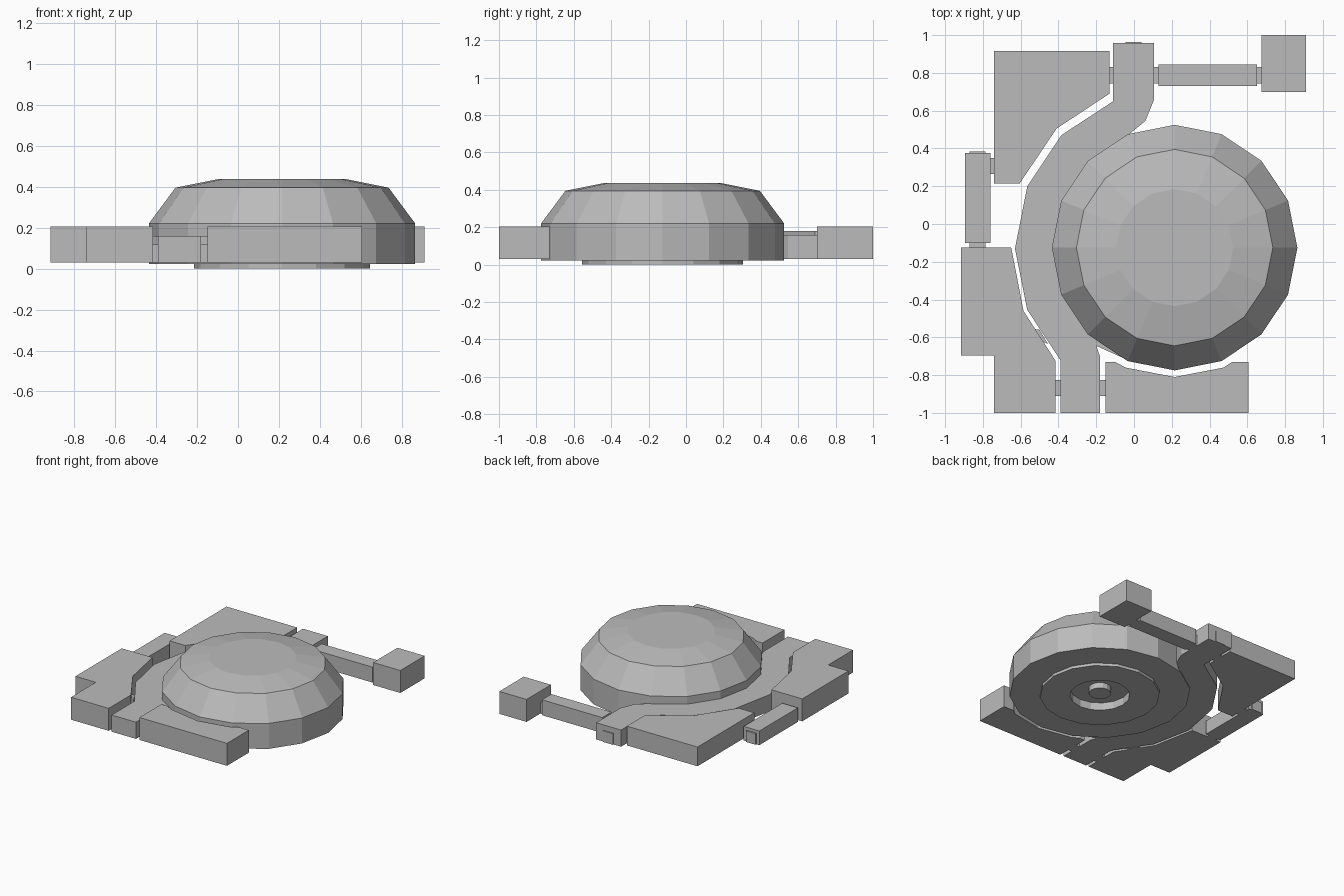
import bpy, bmesh, math

if "Cube" in bpy.data.objects:
    bpy.data.objects.remove(bpy.data.objects["Cube"])

grey = bpy.data.materials.new("plain grey")
grey.diffuse_color = (0.5, 0.5, 0.5, 1)
grey.use_nodes = True
grey.node_tree.nodes["Principled BSDF"].inputs["Base Color"].default_value = grey.diffuse_color
CX, CY = 0.215, -0.125   # dome axis


def finish(name, bm):
    bmesh.ops.recalc_face_normals(bm, faces=bm.faces)
    me = bpy.data.meshes.new(name)
    bm.to_mesh(me)
    bm.free()
    me.materials.append(grey)
    ob = bpy.data.objects.new(name, me)
    bpy.context.collection.objects.link(ob)
    return ob


def slab(name, outline, z0, z1):
    """Extrude a plan outline from z0 to z1."""
    bm = bmesh.new()
    face = bm.faces.new([bm.verts.new((x, y, z0)) for x, y in outline])
    ext = bmesh.ops.extrude_face_region(bm, geom=[face])
    for v in ext["geom"]:
        if isinstance(v, bmesh.types.BMVert):
            v.co.z = z1
    return finish(name, bm)


def box(name, x0, x1, y0, y1, z0, z1):
    return slab(name, [(x0, y0), (x1, y0), (x1, y1), (x0, y1)], z0, z1)


def lathe(name, profile, sides=16):
    bm = bmesh.new()
    rings = []
    for r, z in profile:
        if r == 0:
            rings.append([bm.verts.new((CX, CY, z))] * sides)
        else:
            rings.append([bm.verts.new((CX + r * math.cos(math.tau * i / sides),
                                        CY + r * math.sin(math.tau * i / sides), z))
                          for i in range(sides)])
    for a, b in zip(rings, rings[1:]):
        for i in range(sides):
            j = (i + 1) % sides
            bm.faces.new(list(dict.fromkeys([a[i], a[j], b[j], b[i]])))
    return finish(name, bm)


# Round dome with stepped base, recess and hub underneath
lathe("dome", [(0, .437), (.31, .437), (.52, .395), (.65, .22), (.65, .022),
               (.43, .022), (.43, 0), (.215, 0), (.215, .06), (.08, .06),
               (.08, .015), (0, .015)])

# Curved path hugging the dome; inner edge follows the dome's polygon
inner = [(CX + .645 * math.cos(math.tau * k / 16), CY + .645 * math.sin(math.tau * k / 16))
         for k in range(5, 12)]
slab("curved_path",
     [(.105, .957), (-.11, .957), (-.11, .65), (-.385, .47), (-.565, .2), (-.63, -.13),
      (-.565, -.455), (-.39, -.72), (-.39, -1), (-.18, -1), (-.18, -.7), (-.2, -.645)]
     + inner[::-1] + [(.06, .545), (.105, .655)], .03, .16)

# Blocks around the dome
slab("back_left_block", [(-.74, .915), (-.74, .215), (-.605, .215), (-.41, .505),
                         (-.13, .69), (-.13, .915)], .03, .18)
slab("front_left_block", [(-.915, -.125), (-.915, -.695), (-.74, -.695), (-.74, -1),
                          (-.415, -1), (-.415, -.725), (-.585, -.46), (-.65, -.125)], .03, .205)
slab("front_right_block", [(-.15, -1), (.605, -1), (.605, -.73), (.52, -.73), (.475, -.76),
                           (.215, -.81), (-.045, -.76), (-.1, -.73), (-.15, -.73)], .03, .205)
box("back_right_block", .675, .91, .7, 1, .03, .205)

# Low linking bars
box("back_bar", .13, .65, .73, .845, .03, .15)
box("left_bar", -.895, -.76, -.1, .375, .03, .14)

# Small connectors bridging the gaps, and end tabs
for i, (x0, x1, y0, y1) in enumerate([
        (-.14, -.1, .745, .83), (.1, .135, .745, .83), (.645, .68, .745, .83),
        (-.77, -.73, .265, .35), (-.87, -.785, -.13, -.095), (-.87, -.785, .37, .385),
        (-.42, -.385, -.91, -.825), (-.185, -.145, -.91, -.825), (-.045, .04, .95, .964)]):
    box(f"connector_{i + 1}", x0, x1, y0, y1, .03, .117)
slab("diagonal_connector", [(-.535, -.555), (-.5, -.56), (-.455, -.635), (-.49, -.62)], .03, .117)
